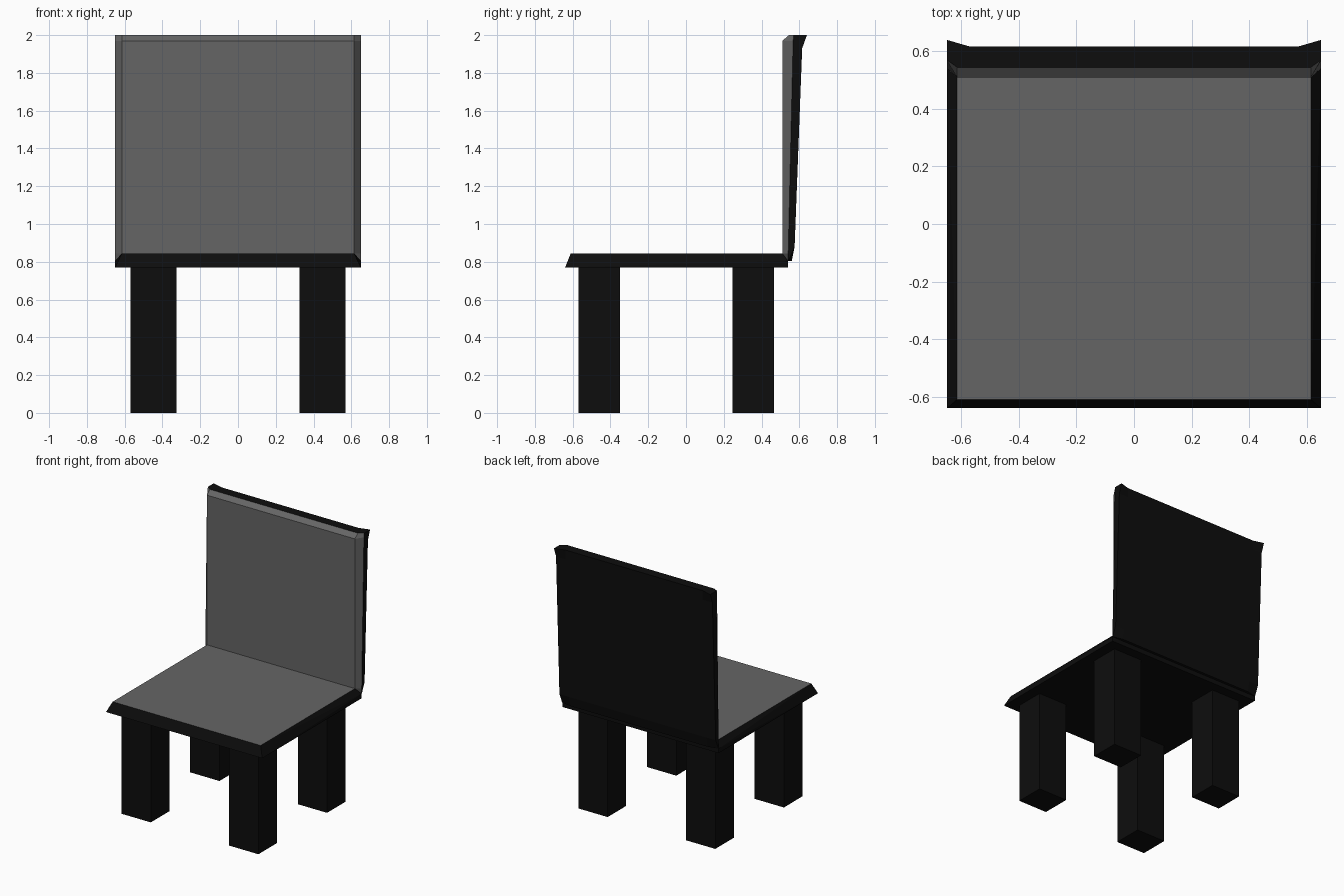
import bpy, bmesh

if "Cube" in bpy.data.objects:
    bpy.data.objects.remove(bpy.data.objects["Cube"])


def material(name, v):
    m = bpy.data.materials.new(name)
    m.diffuse_color = (v, v, v, 1)
    m.use_nodes = True
    m.node_tree.nodes["Principled BSDF"].inputs["Base Color"].default_value = m.diffuse_color
    return m


black = material("black_frame", 0.004)
grey = material("grey_upholstery", 0.13)


def finish(bm, name):
    bmesh.ops.recalc_face_normals(bm, faces=bm.faces)
    me = bpy.data.meshes.new(name)
    bm.to_mesh(me)
    bm.free()
    me.materials.append(black)
    me.materials.append(grey)
    ob = bpy.data.objects.new(name, me)
    bpy.context.collection.objects.link(ob)
    return ob


# Seat: slab with sloping edges and a short upright step under the backrest
bm = bmesh.new()
for s in (-1, 1):
    for x, y, z in [(0.65, -0.64, 0.77), (0.65, 0.54, 0.77), (0.65, 0.54, 0.805),
                    (0.615, -0.61, 0.845), (0.615, 0.51, 0.845)]:
        bm.verts.new((s * x, y, z))
bmesh.ops.convex_hull(bm, input=bm.verts)
bmesh.ops.dissolve_limit(bm, angle_limit=0.02, verts=bm.verts, edges=bm.edges)
bm.normal_update()
for f in bm.faces:
    f.material_index = int(f.normal.z > 0.99)
finish(bm, "seat")

# Backrest: a front and a rear 4x4 sheet joined round the rim
bm = bmesh.new()


def sheet(xs, zs, depth, mat):
    v = [[bm.verts.new((x, depth(i, j), z)) for i, x in enumerate(xs)]
         for j, z in enumerate(zs)]
    for j in range(3):
        for i in range(3):
            f = bm.faces.new((v[j][i], v[j][i + 1], v[j + 1][i + 1], v[j + 1][i]))
            f.material_index = mat
    return v[0] + [v[1][3], v[2][3]] + v[3][::-1] + [v[2][0], v[1][0]]


def front_y(i, j):
    if i in (1, 2):
        return (0.54, 0.51, 0.51, 0.545)[j]
    return (0.54, 0.541, 0.567, 0.57)[j]


def rear_y(i, j):
    if i in (1, 2):
        return (0.56, 0.575, 0.615, 0.617)[j]
    return (0.543, 0.575, 0.615, 0.64)[j]


front = sheet((-0.65, -0.615, 0.615, 0.65), (0.805, 0.845, 1.97, 2.0), front_y, 1)
rear = sheet((-0.65, -0.57, 0.57, 0.65), (0.805, 0.88, 1.93, 2.0), rear_y, 0)
for k in range(12):
    n = (k + 1) % 12
    bm.faces.new((front[k], front[n], rear[n], rear[k]))
finish(bm, "backrest")

# Legs: four square posts
for row, y in (("front", -0.46), ("rear", 0.355)):
    for side, x in (("left", -0.4475), ("right", 0.4475)):
        bm = bmesh.new()
        bmesh.ops.create_cube(bm, size=1)
        bmesh.ops.scale(bm, vec=(0.243, 0.22, 0.775), verts=bm.verts)
        bmesh.ops.translate(bm, vec=(x, y, 0.3875), verts=bm.verts)
        finish(bm, f"{row}_{side}_leg")
